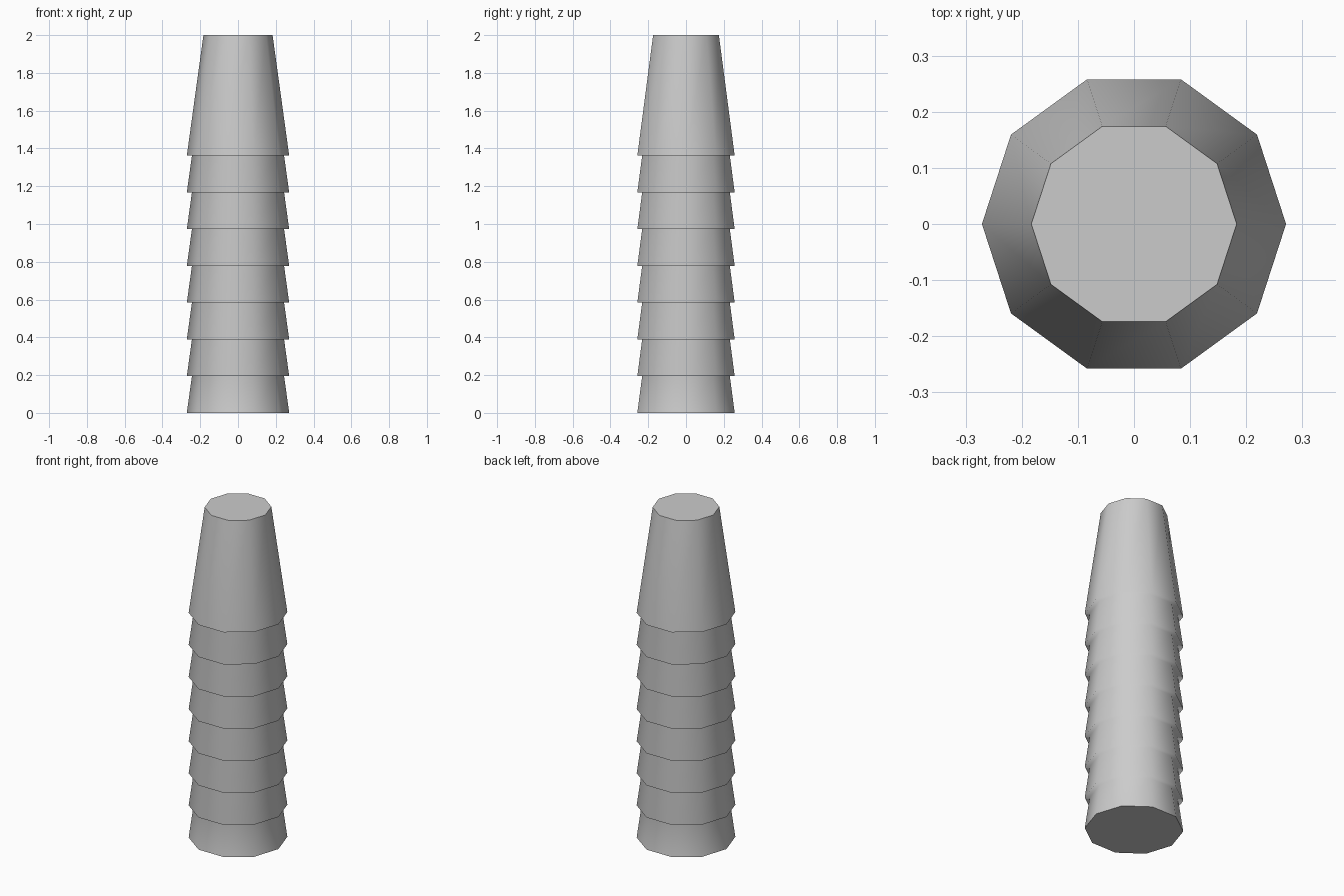
import bpy, bmesh, math

if "Cube" in bpy.data.objects:
    bpy.data.objects.remove(bpy.data.objects["Cube"])

SIDES = 10
STEP = 0.1945     # height of each visible rim band
BANDS = 7
R_RIM, R_NECK, R_TOP = 0.271, 0.244, 0.183

# Side profile: stepped bands of stacked cups, then the full top cup
profile = []
for i in range(BANDS):
    profile += [(R_RIM, i * STEP), (R_NECK, (i + 1) * STEP)]
profile += [(R_RIM, BANDS * STEP), (R_TOP, 2.0)]

bm = bmesh.new()
rings = []
for r, z in profile:
    rings.append([bm.verts.new((r * math.cos(2 * math.pi * k / SIDES),
                                r * math.sin(2 * math.pi * k / SIDES), z))
                  for k in range(SIDES)])

# Smooth walls and ledges
for low, high in zip(rings, rings[1:]):
    for k in range(SIDES):
        n = (k + 1) % SIDES
        bm.faces.new((low[k], low[n], high[n], high[k])).smooth = True

# Flat end caps with sharp rims
for cap in (bm.faces.new(rings[0][::-1]), bm.faces.new(rings[-1])):
    for e in cap.edges:
        e.smooth = False

mesh = bpy.data.meshes.new("cup_stack")
bm.to_mesh(mesh)
bm.free()

grey = bpy.data.materials.new("light grey")
grey.diffuse_color = (0.6, 0.6, 0.6, 1)
grey.use_nodes = True
grey.node_tree.nodes["Principled BSDF"].inputs["Base Color"].default_value = grey.diffuse_color
mesh.materials.append(grey)
stack = bpy.data.objects.new("cup_stack", mesh)
bpy.context.collection.objects.link(stack)

# Shading follows the large walls, so the narrow ledges blend in softly
weighted = stack.modifiers.new("wall_shading", 'WEIGHTED_NORMAL')
weighted.mode = 'FACE_AREA'
weighted.weight = 50
weighted.keep_sharp = True
